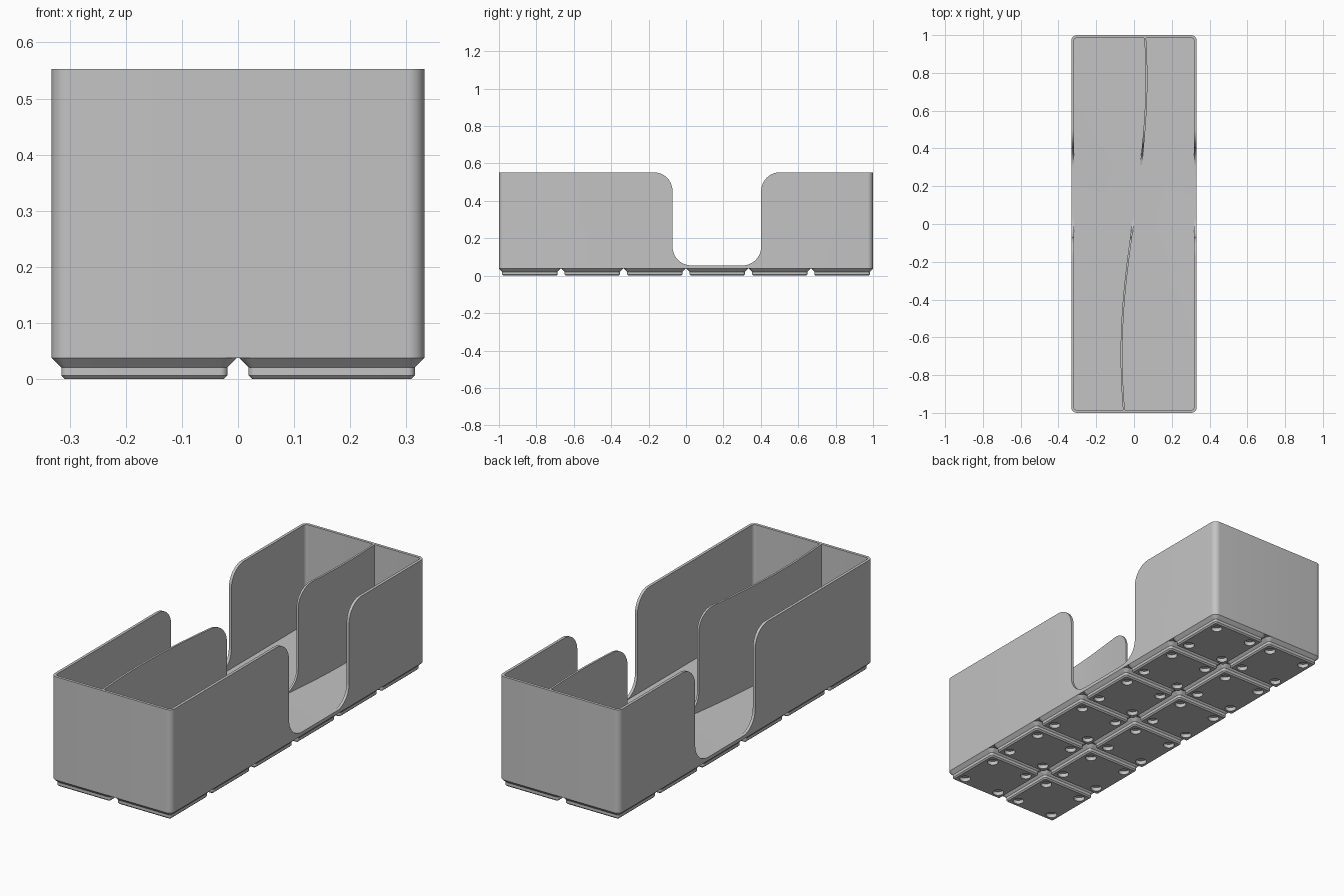
import bpy, bmesh, math
from mathutils import Vector

cube = bpy.data.objects.get("Cube")
if cube:
    bpy.data.objects.remove(cube, do_unlink=True)

HALF_X, HALF_Y, TOP = 0.332, 1.0, 0.553
BASE, FLOOR, WALL, CORNER = 0.038, 0.055, 0.014, 0.03
PITCH, FOOT = 0.334, 0.165

grey = bpy.data.materials.new("plain grey")
grey.use_nodes = True
colour = (0.55, 0.55, 0.55, 1)
grey.diffuse_color = colour
grey.node_tree.nodes["Principled BSDF"].inputs["Base Color"].default_value = colour


def arc(cx, cy, r, start, sweep, steps=10):
    """Points on an arc, angles in degrees."""
    return [(cx + r * math.cos(math.radians(start + sweep * i / steps)),
             cy + r * math.sin(math.radians(start + sweep * i / steps)))
            for i in range(steps + 1)]


def rounded_rect(hx, hy, r):
    pts = []
    for sx, sy, a in ((1, 1, 0), (-1, 1, 90), (-1, -1, 180), (1, -1, 270)):
        pts += arc(sx * (hx - r), sy * (hy - r), r, a, 90)
    return pts


def loft(name, rings):
    """Closed solid through rings of 3D points of equal count."""
    bm = bmesh.new()
    loops = [[bm.verts.new(p) for p in ring] for ring in rings]
    for a, b in zip(loops, loops[1:]):
        for i in range(len(a)):
            j = (i + 1) % len(a)
            bm.faces.new((a[i], a[j], b[j], b[i]))
    bm.faces.new(loops[0][::-1])
    bm.faces.new(loops[-1])
    bmesh.ops.recalc_face_normals(bm, faces=bm.faces)
    mesh = bpy.data.meshes.new(name)
    bm.to_mesh(mesh)
    bm.free()
    mesh.materials.append(grey)
    obj = bpy.data.objects.new(name, mesh)
    bpy.context.collection.objects.link(obj)
    return obj


def prism(name, outline, z0, z1):
    return loft(name, [[(x, y, z) for x, y in outline] for z in (z0, z1)])


def select(obj):
    bpy.ops.object.select_all(action="DESELECT")
    obj.select_set(True)
    bpy.context.view_layer.objects.active = obj


def subtract(obj, cutter):
    cutter.hide_render = True
    mod = obj.modifiers.new("cut", "BOOLEAN")
    mod.operation, mod.solver, mod.object = "DIFFERENCE", "EXACT", cutter
    select(obj)
    bpy.ops.object.modifier_apply(modifier=mod.name)
    bpy.data.objects.remove(cutter, do_unlink=True)


def smooth(obj):
    select(obj)
    bpy.ops.object.shade_smooth_by_angle(angle=math.radians(30))


def access_cutter(bottom):
    """Sideways slot with rounded floor corners and flared rounded rim."""
    y0, y1, r, above = -0.072, 0.402, 0.1, TOP + 0.1
    outline = [(y0 - r, above)]
    outline += arc(y0 - r, TOP - r, r, 90, -90)
    outline += arc(y0 + r, FLOOR + r, r, 180, 90)[:-1] + [(y0 + r, bottom)]
    outline += [(y1 - r, bottom)] + arc(y1 - r, FLOOR + r, r, 270, 90)[1:]
    outline += arc(y1 + r, TOP - r, r, 180, -90)
    outline += [(y1 + r, above)]
    return loft("slot_cutter", [[(x, y, z) for y, z in outline] for x in (-1, 1)])


# Open tray: outer block, hollowed, then slotted through both long walls
tray = prism("tray", rounded_rect(HALF_X, HALF_Y, CORNER), BASE, TOP)
subtract(tray, prism("cavity", rounded_rect(HALF_X - WALL, HALF_Y - WALL, CORNER - WALL),
                     FLOOR, TOP + 0.1))
subtract(tray, access_cutter(FLOOR))
smooth(tray)

# Wavy lengthwise divider
end, steps, thick = HALF_Y - WALL / 2, 48, 0.005
left, right = [], []
for i in range(steps + 1):
    y = -end + 2 * end * i / steps
    x = 0.066 * math.sin(2.15 * (y - 0.04))
    left.append((x - thick, y))
    right.append((x + thick, y))
divider = prism("divider", right + left[::-1], FLOOR - 0.001, TOP)
subtract(divider, access_cutter(FLOOR - 0.002))
smooth(divider)

# Stepped foot with four round recesses underneath
rings = []
for z, inset, r in ((0, 0.0235, 0.0065), (0.0065, 0.017, 0.0127),
                    (0.021, 0.017, 0.0127), (BASE, 0, CORNER)):
    rings.append([(x, y, z) for x, y in rounded_rect(FOOT - inset, FOOT - inset, r)])
foot = loft("foot", rings)
for sx in (-1, 1):
    for sy in (-1, 1):
        subtract(foot, prism("recess", arc(sx * 0.1034, sy * 0.1034, 0.026, 0, 360, 32)[:-1],
                             -0.02, 0.019))
smooth(foot)

# Two by six grid of feet sharing one mesh
for col in range(2):
    for row in range(6):
        copy = foot if col == row == 0 else foot.copy()
        if copy is not foot:
            bpy.context.collection.objects.link(copy)
        copy.location = Vector(((col - 0.5) * PITCH, (row - 2.5) * PITCH, 0))
